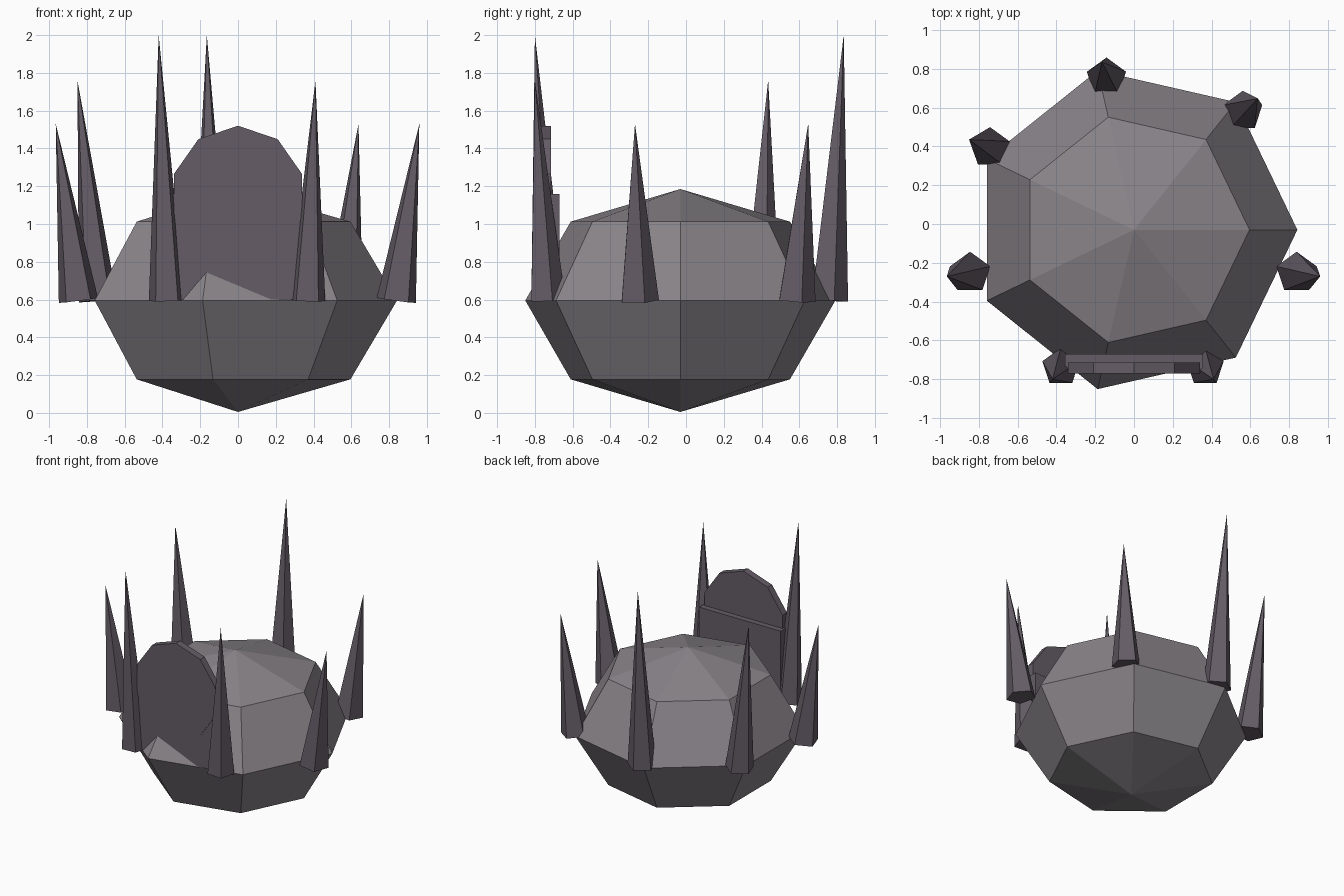
import bpy
import math
from mathutils import Vector, Matrix

if "Cube" in bpy.data.objects:
    bpy.data.objects.remove(bpy.data.objects["Cube"])


def material(name, color):
    m = bpy.data.materials.new(name)
    m.diffuse_color = (*color, 1)
    m.use_nodes = True
    m.node_tree.nodes["Principled BSDF"].inputs["Base Color"].default_value = m.diffuse_color
    return m


stone = material("grey stone", (0.25, 0.23, 0.25))
dark = material("dark purple grey", (0.13, 0.108, 0.135))


def build(name, verts, faces, mat):
    me = bpy.data.meshes.new(name)
    me.from_pydata(verts, [], faces)
    me.materials.append(mat)
    ob = bpy.data.objects.new(name, me)
    bpy.context.collection.objects.link(ob)
    return ob


# Faceted seven-sided boulder with one corner pointing along +x
bpy.ops.mesh.primitive_uv_sphere_add(segments=7, ring_count=4, radius=1)
body = bpy.context.object
body.name = "boulder"
body.data.transform(Matrix.Translation((0, -0.03, 0.595))
                    @ Matrix.Diagonal((0.842, 0.842, 0.59, 1))
                    @ Matrix.Rotation(-math.pi / 2, 4, 'Z'))
body.data.materials.append(stone)


# Five-sided spikes leaning outwards, base square to the axis
def spike(name, base, tip, r=0.106):
    b = Vector((*base, 0.595))
    t = Vector(tip)
    axis = t - b
    ring = []
    for i in range(5):
        a = math.pi / 2 + i * math.tau / 5
        o = Vector((r * math.cos(a), r * math.sin(a), 0))
        o.z = -(o.x * axis.x + o.y * axis.y) / axis.z
        ring.append(b + o)
    faces = [(i, (i + 1) % 5, 5) for i in range(5)] + [(4, 3, 2, 1, 0)]
    build(name, ring + [t], faces, dark)


spike("spike_back", (-0.142, 0.752), (-0.165, 0.835, 2.0))
spike("spike_back_right", (0.56, 0.58), (0.638, 0.647, 1.53))
spike("spike_back_left", (-0.742, 0.393), (-0.85, 0.435, 1.76))
spike("spike_left", (-0.845, -0.252), (-0.965, -0.27, 1.53), 0.109)
spike("spike_right", (0.838, -0.252), (0.96, -0.27, 1.53), 0.109)
spike("spike_front_left", (-0.377, -0.738), (-0.42, -0.8, 2.0), 0.1)
spike("spike_front_right", (0.367, -0.738), (0.41, -0.8, 1.76), 0.1)


# Upright slab: outline in x and z given a thickness in y
def slab(name, outline, y0, y1):
    n = len(outline)
    verts = [(x, y, z) for y in (y0, y1) for x, z in outline]
    faces = [tuple(range(n)), tuple(range(2 * n - 1, n - 1, -1))]
    faces += [(i, i + n, (i + 1) % n + n, (i + 1) % n) for i in range(n)]
    # Outlines running the other way need their faces reversed
    area = sum(outline[i - 1][0] * outline[i][1] - outline[i][0] * outline[i - 1][1] for i in range(n))
    if area < 0:
        faces = [f[::-1] for f in faces]
    build(name, verts, faces, dark)


# Tombstone panel: a block with a ten-sided disc as its rounded top
slab("panel_block", [(-0.355, 0.6), (0.355, 0.6), (0.355, 1.16), (-0.355, 1.16)], -0.765, -0.67)
disc = [(0.357 * math.cos(a), 1.15 + 0.37 * math.sin(a))
        for a in (math.pi / 2 + i * math.tau / 10 for i in range(10))]
slab("panel_round_top", disc, -0.77, -0.715)
